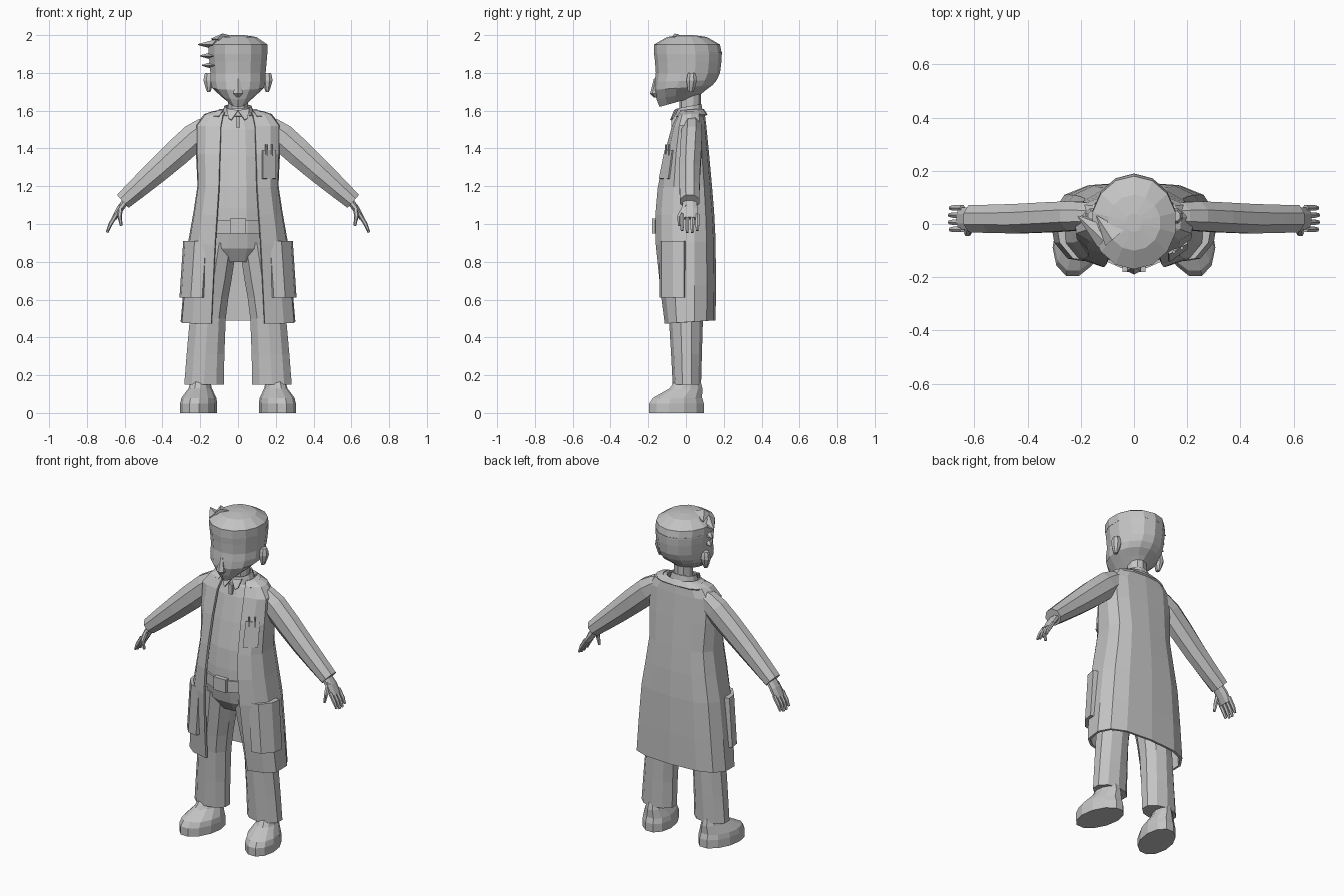
import bpy, bmesh, math
from mathutils import Vector

default_cube = bpy.data.objects.get("Cube")
if default_cube:
    bpy.data.objects.remove(default_cube, do_unlink=True)

GREY = (.55, .55, .55, 1)
grey = bpy.data.materials.new("plain_grey")
grey.use_nodes = True
grey.diffuse_color = GREY
grey.node_tree.nodes["Principled BSDF"].inputs["Base Color"].default_value = GREY


def smooth(keys, steps=2):
    """Fill in stations between key stations with a spline through them."""
    keys = [Vector(key) for key in keys]
    padded = [keys[0], *keys, keys[-1]]
    stations = []
    for before, start, end, after in zip(padded, padded[1:], padded[2:], padded[3:]):
        leave, arrive = (end - before) / 2, (after - start) / 2
        for step in range(steps):
            t = step / steps
            ease = t * t * (3 - 2 * t)
            stations.append(start.lerp(end, ease) + leave * t * (1 - t) ** 2 - arrive * t * t * (1 - t))
    return stations + [keys[-1]]


def loft(name, rings, closed=True, caps=True, mirror=False, thickness=0):
    """Skin a list of rings that all have the same number of points."""
    bm = bmesh.new()
    rows = [[bm.verts.new(point) for point in ring] for ring in rings]
    count = len(rows[0])
    for lower, upper in zip(rows, rows[1:]):
        for i in range(count if closed else count - 1):
            j = (i + 1) % count
            bm.faces.new((lower[i], lower[j], upper[j], upper[i]))
    if closed and caps:
        bm.faces.new(rows[0])
        bm.faces.new(rows[-1])
    bmesh.ops.recalc_face_normals(bm, faces=bm.faces)
    mesh = bpy.data.meshes.new(name)
    bm.to_mesh(mesh)
    bm.free()
    mesh.materials.append(grey)
    part = bpy.data.objects.new(name, mesh)
    bpy.context.collection.objects.link(part)
    if mirror:
        part.modifiers.new("mirror", 'MIRROR').use_clip = True
    if thickness:
        solidify = part.modifiers.new("thickness", 'SOLIDIFY')
        solidify.thickness, solidify.offset = thickness, 0


def oval(z, half_width, front, back, centre=0, sides=12, tilt=0, splay=0):
    """Oval cross-section; tilt raises its back and splay turns its front outward."""
    ring = []
    for i in range(sides):
        angle = math.tau * (i + .5) / sides
        y = (front + back) / 2 + (back - front) / 2 * math.sin(angle)
        x = centre + half_width * math.cos(angle) - splay * y
        ring.append((x, y, z + tilt * (y - front)))
    return ring


def tube(name, stations, sides=8, mirror=True):
    """Tube through stations of x, y, z, half depth and half thickness."""
    stations = [Vector(station) for station in stations]
    rings = []
    for i, (x, y, z, depth, thick) in enumerate(stations):
        following = stations[min(i + 1, len(stations) - 1)]
        along = (following - stations[max(i - 1, 0)]).to_3d().normalized()
        side = along.cross(Vector((0, 1, 0))).normalized()
        deep = side.cross(along)
        ring = []
        for k in range(sides):
            angle = math.tau * (k + .5) / sides
            ring.append(Vector((x, y, z)) + deep * depth * math.cos(angle) + side * thick * math.sin(angle))
        rings.append(ring)
    loft(name, rings, mirror=mirror)


def coat_half(z, edge, front, width, back, segments=6, boxiness=.7):
    """Half a coat cross-section from its front edge round to the back centre."""
    first = math.asin((edge / width) ** (1 / boxiness))
    points = []
    for i in range(segments + 1):
        angle = first + (math.pi - first) * i / segments
        x = width * max(math.sin(angle), 0) ** boxiness if i < segments else 0
        reach = front if math.cos(angle) > 0 else back
        y = reach * abs(math.cos(angle)) ** boxiness
        points.append((x, y, z + y / 15))
    return points


# Head: a tilted jaw widening into the skull
head_keys = [(1.62, .05, -.14, .07, .28), (1.71, .14, -.17, .14, .08), (1.8, .15, -.16, .18, 0), (1.91, .16, -.17, .19, 0)]
loft("head", [oval(z, w, front, back, sides=14, tilt=tilt) for z, w, front, back, tilt in smooth(head_keys)])

# Hair cap standing slightly proud of the head, with swept tufts on the right
hair_keys = [(1.9, .16, -.17, .19), (1.95, .16, -.17, .18), (1.99, .1, -.1, .11), (2, .03, -.03, .04)]
loft("hair_cap", [oval(*key, sides=14) for key in hair_keys])
for height, reach in ((1.84, .19), (1.89, .2), (1.95, .21), (1.98, .14)):
    tube("hair_tuft", [(-reach / 2, -.05, height, .05, .03), (-reach, .03, height, .003, .003)], 5, False)

# Nose and ears
loft("nose", [oval(1.77, .01, -.17, -.14, sides=6), oval(1.69, .03, -.19, -.14, sides=6),
              oval(1.67, .01, -.17, -.14, sides=6)])
ear_keys = [(1.7, .01, .01, .04), (1.76, .03, 0, .06), (1.8, .02, .01, .05)]
loft("ear", [oval(*key, centre=.155, sides=8) for key in smooth(ear_keys)], mirror=True)

# Neck, shirt collar and tie knot
loft("neck", [oval(z, .055, -.035, .08, sides=10) for z in (1.54, 1.7)])
loft("shirt_collar", [oval(1.57, .085, -.055, .09, tilt=.1), oval(1.61, .07, -.045, .08, tilt=.2)],
     caps=False, thickness=.008)
loft("collar_point", [[(0, -.06, 1.6), (.06, -.045, 1.61)], [(.035, -.08, 1.55), (.05, -.07, 1.56)]],
     closed=False, mirror=True, thickness=.008)
loft("tie_knot", [oval(z, .016, -.085, -.03, sides=4) for z in (1.51, 1.57)])

# Shirt, belt, buckle and hips
shirt_keys = [(1.58, .08, -.04, .08), (1.5, .15, -.075, .09), (1.2, .17, -.145, .11), (1, .18, -.16, .11)]
loft("shirt", [oval(*key) for key in smooth(shirt_keys)])
loft("belt", [oval(z, .19, -.17, .12) for z in (.95, 1.02)])
loft("belt_buckle", [oval(z, .06, -.19, -.13, sides=4) for z in (.95, 1.03)])
loft("hips", [oval(*key) for key in ((.8, .13, -.09, .09), (.87, .19, -.14, .11), (.96, .19, -.16, .11))])

# Trouser legs, slightly flared at the ankle
leg_keys = [(.15, .11, -.07, .08, .18), (.5, .1, -.09, .09, .16), (.7, .1, -.11, .1, .13), (.9, .1, -.13, .1, .1)]
loft("trouser_leg", [oval(z, w, front, back, centre, sides=10)
                     for z, w, front, back, centre in smooth(leg_keys)], mirror=True)

# Shoes turned outward, with an upright sole edge
shoe_keys = [(0, .095, -.2, .1), (.05, .095, -.2, .1), (.08, .09, -.18, .09), (.13, .06, -.09, .09), (.17, .05, -.06, .08)]
loft("shoe", [oval(*key, centre=.2, splay=.16) for key in shoe_keys], mirror=True)

# Long open coat with a folded collar
coat_keys = [(1.59, .07, -.02, .13, .09), (1.52, .09, -.07, .22, .1), (1.2, .1, -.15, .21, .13),
             (.9, .12, -.16, .26, .15), (.48, .14, -.11, .3, .15)]
loft("coat", [coat_half(*key) for key in smooth(coat_keys)], closed=False, mirror=True, thickness=.014)
loft("coat_collar", [coat_half(1.57, .1, -.05, .17, .11), coat_half(1.6, .08, -.03, .1, .09)],
     closed=False, mirror=True, thickness=.01)

# Large side pockets wrapping the coat's front corners
pocket_outline = [(.18, -.12), (.19, -.14), (.25, -.13), (.3, -.07), (.31, -.01), (.27, 0)]
loft("side_pocket", [[(x - inset, y, z) for x, y in pocket_outline] for z, inset in ((.61, 0), (.91, .02))],
     mirror=True)

# Chest pocket with two pens on the left breast
loft("chest_pocket", [[(.13, -.14, 1.24), (.2, -.09, 1.24)], [(.13, -.11, 1.39), (.2, -.07, 1.39)]],
     closed=False, thickness=.009)
for x in (.15, .18):
    tube("pen", [(x, x / 2 - .18, z, .006, .006) for z in (1.36, 1.42)], 6, False)

# Sleeves
sleeve_keys = [(.14, .03, 1.53, .05, .05), (.23, .03, 1.46, .06, .08), (.43, .02, 1.28, .06, .07), (.61, .02, 1.12, .055, .05)]
tube("sleeve", smooth(sleeve_keys))

# Hands: palm, four fingers and a thumb
tube("palm", [(.58, .02, 1.14, .035, .02), (.625, .02, 1.08, .045, .02), (.655, .02, 1.03, .045, .015)])
for finger in range(4):
    spread = finger - 1.5
    y = .02 + spread * .027
    drop = .01 * abs(spread)
    tube("finger", smooth([(.645, y, 1.05, .012, .012), (.675, y, 1, .012, .011),
                           (.695 - drop / 3, y, .95 + drop, .008, .007)], 1), 6)
tube("thumb", [(.62, 0, 1.1, .016, .014), (.627, -.035, 1.04, .013, .012), (.618, -.035, .99, .008, .007)], 6)
